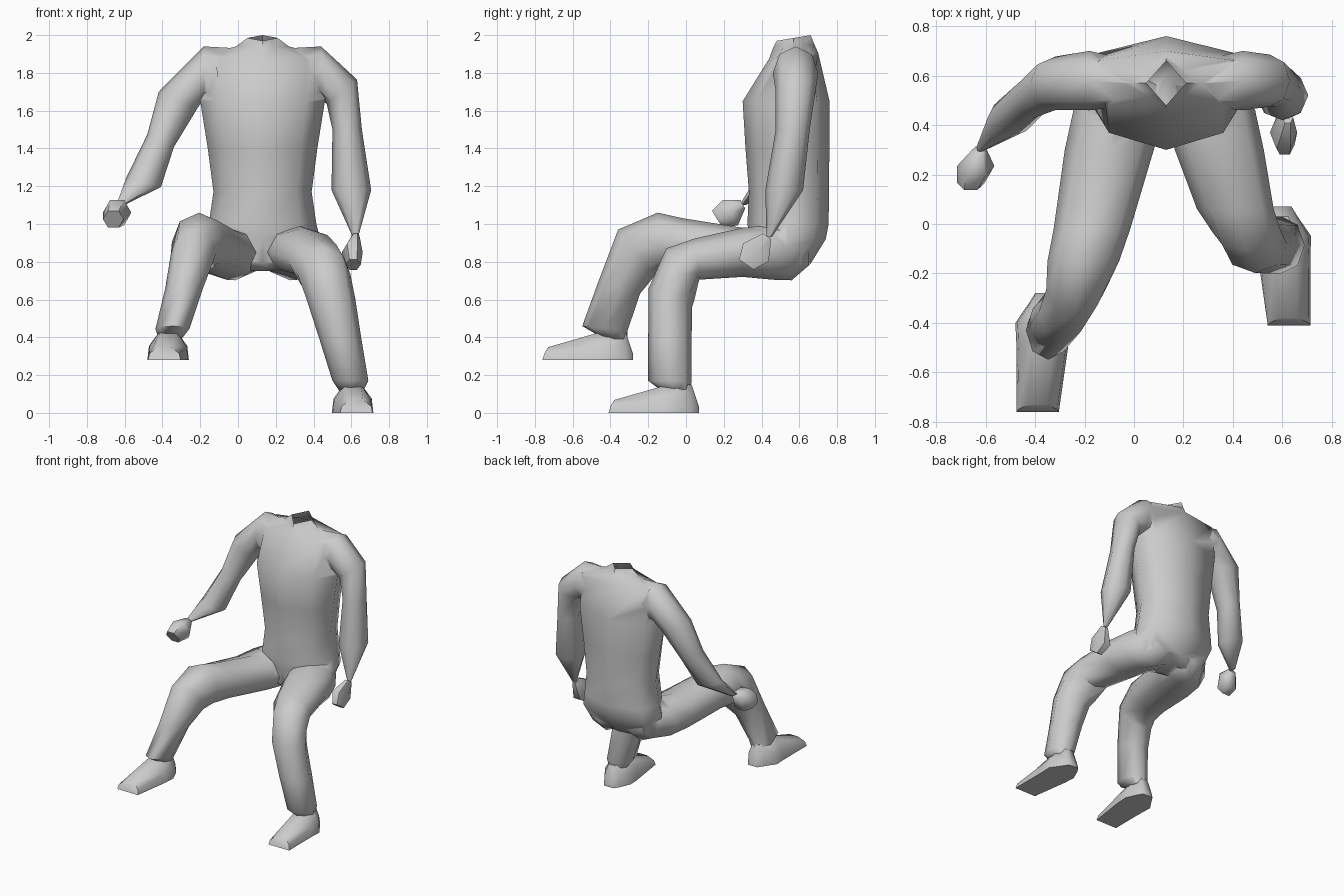
import bpy, bmesh
from math import sin, cos, tau, radians

if "Cube" in bpy.data.objects:
    bpy.data.objects.remove(bpy.data.objects["Cube"])


def shade(ob, angle):
    bpy.ops.object.select_all(action='DESELECT')
    ob.select_set(True)
    bpy.context.view_layer.objects.active = ob
    bpy.ops.object.shade_smooth_by_angle(angle=radians(angle))


def make(name, rings, angle=60):
    """Skin a list of equal-length point rings into one closed object."""
    bm = bmesh.new()
    loops = [[bm.verts.new(p) for p in ring] for ring in rings]
    n = len(loops[0])
    for a, b in zip(loops, loops[1:]):
        for i in range(n):
            j = (i + 1) % n
            bm.faces.new((a[i], a[j], b[j], b[i]))
    bm.faces.new(loops[0][::-1])
    bm.faces.new(loops[-1])
    bmesh.ops.recalc_face_normals(bm, faces=bm.faces)
    mesh = bpy.data.meshes.new(name)
    bm.to_mesh(mesh)
    bm.free()
    ob = bpy.data.objects.new(name, mesh)
    bpy.context.collection.objects.link(ob)
    shade(ob, angle)
    return ob


def ring(x, y, z, a, b, roll=0, tilt=180, sides=8):
    """Oval: half-axis a rolled in the xz plane, half-axis b tilted in yz."""
    r, t = radians(roll), radians(tilt)
    pts = []
    for i in range(sides):
        c, s = a * cos(tau * i / sides), b * sin(tau * i / sides)
        pts.append((x + c * cos(r), y + s * cos(t), z + c * sin(r) + s * sin(t)))
    return pts


def limb(name, sections):
    return make(name, [ring(*s) for s in sections])


# Torso: rounded chest, flatter back, pelvis up to the diamond neck
FULL = [(0, -1), (.7, -.7), (1, 0), (.82, .71), (0, 1), (-.82, .71), (-1, 0), (-.7, -.7)]
DIAMOND = [(0, -1), (.5, -.5), (1, 0), (.5, .5), (0, 1), (-.5, .5), (-1, 0), (-.5, -.5)]


def slab(y, z, a, b, slope=0, shape=FULL):
    return [(.13 + u * a, y + v * b, z + v * slope) for u, v in shape]


body = make("body", [
    slab(.52, .75, .20, .09),
    slab(.51, .79, .27, .15),
    slab(.54, .92, .305, .20),
    slab(.54, 1.0, .285, .215),
    slab(.545, 1.17, .26, .212),
    slab(.537, 1.40, .29, .222),
    slab(.53, 1.65, .33, .23),
    slab(.57, 1.89, .33, .13, .015),
    slab(.57, 1.94, .14, .11, .01, DIAMOND),
    slab(.57, 1.985, .08, .09, .015, DIAMOND),
])

# Arms: shoulder, upper arm, elbow, forearm, wrist
arm_left = limb("arm_left", [
    (0, .57, 1.795, .135, .09, 90),
    (-.18, .58, 1.80, .14, .12, 90),
    (-.315, .57, 1.66, .112, .108, 159),
    (-.41, .515, 1.44, .078, .088, 155),
    (-.50, .43, 1.22, .095, .075, 165),
    (-.62, .31, 1.11, .02, .02, 150),
])
arm_right = limb("arm_right", [
    (.26, .57, 1.795, .135, .09, 90),
    (.44, .58, 1.80, .14, .12, 90),
    (.55, .58, 1.70, .103, .105, 39),
    (.578, .565, 1.50, .078, .09, 0),
    (.60, .52, 1.18, .105, .10, 0),
    (.622, .44, .93, .014, .014, 0),
])

# Hands: small faceted fists
limb("hand_left", [
    (-.625, .30, 1.105, .03, .03, 0, 121, 6),
    (-.640, .235, 1.06, .075, .09, 0, 121, 6),
    (-.660, .165, 1.025, .055, .06, 0, 121, 6),
])
limb("hand_right", [
    (.622, .43, .935, .022, .03, 0, 145, 6),
    (.605, .37, .85, .055, .095, 0, 145, 6),
    (.61, .32, .785, .04, .055, 0, 145, 6),
])

# Legs: hip, thigh, knee, shin, ankle
leg_left = limb("leg_left", [
    (.0, .65, .88, .10, .10, 0, 90),
    (-.015, .56, .86, .15, .158, 0, 90),
    (-.06, .46, .85, .185, .145, 0, 90),
    (-.10, .30, .85, .18, .13, 0, 90),
    (-.17, -.02, .893, .155, .138, 0, 90),
    (-.205, -.15, .905, .145, .155, 0, 90),
    (-.235, -.265, .845, .12, .157, 0, 127),
    (-.285, -.355, .66, .10, .115, 0, 165),
    (-.347, -.43, .445, .09, .12, 0, 173),
    (-.36, -.37, .39, .06, .06, 0, 180),
])
leg_right = limb("leg_right", [
    (.26, .65, .88, .10, .10, 0, 90),
    (.275, .56, .86, .15, .158, 0, 90),
    (.315, .46, .85, .175, .145, 0, 90),
    (.345, .30, .85, .18, .13, 0, 90),
    (.41, .06, .815, .155, .11, 0, 95),
    (.455, -.03, .735, .14, .155, 0, 119),
    (.49, -.083, .61, .13, .125, 0, 157),
    (.54, -.085, .40, .112, .115, 0, 180),
    (.595, -.085, .17, .095, .115, 0, 180),
    (.60, -.05, .11, .06, .07, 0, 180),
])

# Weld limbs into the torso as one skin
for part in (arm_left, arm_right, leg_left, leg_right):
    mod = body.modifiers.new("weld", 'BOOLEAN')
    mod.operation = 'UNION'
    mod.solver = 'EXACT'
    mod.object = part
    bpy.context.view_layer.objects.active = body
    bpy.ops.object.modifier_move_to_index(modifier=mod.name, index=0)
    bpy.ops.object.modifier_apply(modifier=mod.name)
    bpy.data.objects.remove(part)

# Open the neck
bm = bmesh.new()
bm.from_mesh(body.data)
lid = [f for f in bm.faces if all(v.co.z > 1.965 for v in f.verts)]
bmesh.ops.delete(bm, geom=lid, context='FACES')
bm.to_mesh(body.data)
bm.free()
body.modifiers.clear()
shade(body, 75)


# Feet: flat-soled wedges from heel to toe
def foot(name, x, y, z, side):
    rings = []
    for dx, dy, w, h, lean in [(0, 0, .04, .03, 0), (0, -.04, .065, .15, 0),
                               (.01, -.12, .11, .15, 0), (.01, -.20, .106, .14, 0),
                               (.03, -.47, .086, .068, .02)]:
        cx, cy = x + side * dx, y + dy
        rings.append([(cx + u * w, cy + k * lean, z + v * h) for u, v, k in
                      [(-1, 0, -.5), (1, 0, -.5), (.92, .5, 0), (.42, 1, 1),
                       (-.42, 1, 1), (-.92, .5, 0)]])
    make(name, rings)


foot("foot_left", -.36, -.28, .28, -1)
foot("foot_right", .597, .07, 0, 1)
